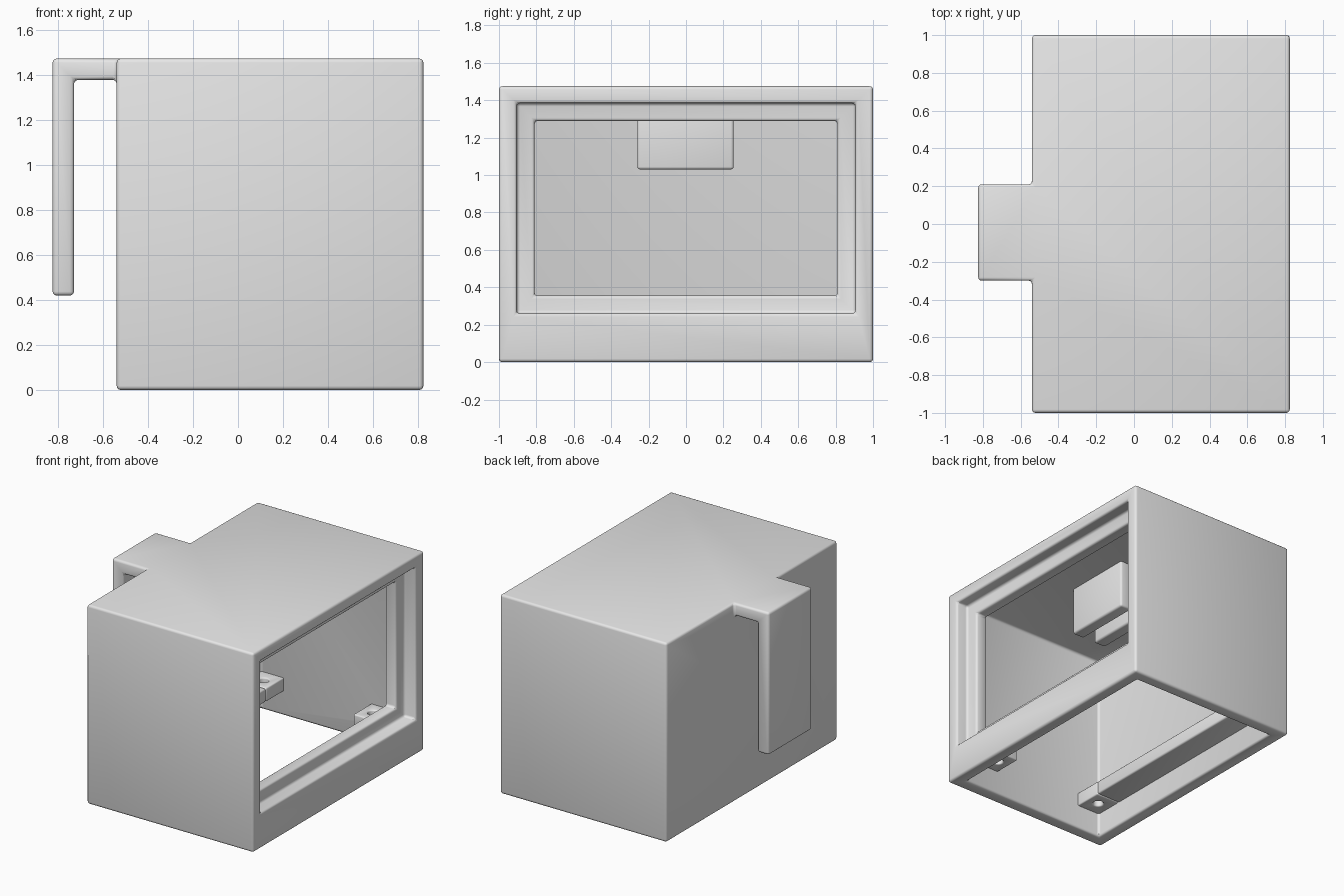
import bpy, bmesh

cube = bpy.data.objects.get("Cube")
if cube:
    bpy.data.objects.remove(cube, do_unlink=True)

grey = bpy.data.materials.new("plain_grey")
grey.use_nodes = True
colour = (0.8, 0.8, 0.8, 1)
grey.diffuse_color = colour
grey.node_tree.nodes["Principled BSDF"].inputs["Base Color"].default_value = colour

WALL = 0.095
LEFT, RIGHT, TOP = -0.54, 0.825, 1.475
IN_L, IN_R, IN_T = LEFT + WALL, RIGHT - WALL, TOP - WALL
LIP = IN_R - WALL          # inner face of the window lip
IN_Y = 1 - WALL
TAB_Z = (0.18, 0.28)


def extrude(name, profile, y0, y1):
    """Extrude a closed x-z profile along y."""
    bm = bmesh.new()
    face = bm.faces.new([bm.verts.new((x, y0, z)) for x, z in profile])
    new = bmesh.ops.extrude_face_region(bm, geom=[face])["geom"]
    verts = [v for v in new if isinstance(v, bmesh.types.BMVert)]
    bmesh.ops.translate(bm, vec=(0, y1 - y0, 0), verts=verts)
    bmesh.ops.recalc_face_normals(bm, faces=bm.faces)
    mesh = bpy.data.meshes.new(name)
    bm.to_mesh(mesh)
    bm.free()
    mesh.materials.append(grey)
    ob = bpy.data.objects.new(name, mesh)
    bpy.context.collection.objects.link(ob)
    return ob


def box(name, xs, ys, zs):
    (a, b), (c, d) = xs, zs
    return extrude(name, [(a, c), (b, c), (b, d), (a, d)], *ys)


def apply(ob, mod):
    bpy.ops.object.select_all(action='DESELECT')
    bpy.context.view_layer.objects.active = ob
    ob.select_set(True)
    bpy.ops.object.modifier_apply(modifier=mod.name)


def combine(ob, other, operation):
    mod = ob.modifiers.new("combine", 'BOOLEAN')
    mod.operation, mod.solver, mod.object = operation, 'EXACT', other
    apply(ob, mod)
    bpy.data.objects.remove(other, do_unlink=True)


def finish(ob, width):
    """Clean flat faces, round the edges and shade smoothly."""
    bm = bmesh.new()
    bm.from_mesh(ob.data)
    bmesh.ops.remove_doubles(bm, verts=bm.verts, dist=0.0005)
    bmesh.ops.dissolve_limit(bm, angle_limit=0.02, verts=bm.verts, edges=bm.edges)
    bm.to_mesh(ob.data)
    bm.free()
    mod = ob.modifiers.new("rounded_edges", 'BEVEL')
    mod.width, mod.segments = width, 3
    mod.limit_method, mod.angle_limit = 'ANGLE', 0.6
    mod.use_clamp_overlap = False
    apply(ob, mod)
    bpy.ops.object.shade_smooth_by_angle(angle=0.6)


# Housing with a clip hanging off its left end
housing = box("housing", (LEFT, RIGHT), (-1, 1), (0, TOP))
clip_x = -0.825
clip = extrude("clip", [(clip_x, 0.42), (clip_x + WALL, 0.42), (clip_x + WALL, IN_T),
                        (-0.5, IN_T), (-0.5, TOP), (clip_x, TOP)], -0.3, 0.21)
combine(housing, clip, 'UNION')

# Cavity open at the bottom, leaving a lip behind the window
cavity = extrude("cavity", [(IN_L, -0.1), (IN_R, -0.1), (IN_R, TAB_Z[0]), (LIP, TAB_Z[0]),
                            (LIP, IN_T), (IN_L, IN_T)], -IN_Y, IN_Y)
combine(housing, cavity, 'DIFFERENCE')

# Stepped window opening
combine(housing, box("recess", (IN_R, 1), (-IN_Y, IN_Y), (0.26, 1.385)), 'DIFFERENCE')
combine(housing, box("opening", (LIP - 0.1, 1), (-0.81, 0.81), (0.355, 1.29)), 'DIFFERENCE')
finish(housing, 0.018)

# Pair of holder plates under the ceiling
for name, x in (("front_holder_plate", 0.235), ("rear_holder_plate", 0.045)):
    plate = box(name, (x, x + WALL), (-0.26, 0.255), (1.03, IN_T + 0.04))
    finish(plate, 0.015)

# Ledge along the inside of the left wall
ledge = box("inner_ledge", (IN_L - 0.04, -0.26), (-0.7, 0.7), TAB_Z)
finish(ledge, 0.012)

# Four screw tabs in the lower corners
for side, sy in (("front", -1), ("back", 1)):
    for end, x0, x1 in (("left", IN_L - 0.04, -0.26), ("right", 0.455, LIP + 0.04)):
        ys = sorted((sy * 0.7, sy * (IN_Y + 0.04)))
        tab = box(f"{side}_{end}_screw_tab", (x0, x1), ys, TAB_Z)
        hx = -0.35 if end == "left" else 0.545
        bpy.ops.mesh.primitive_cylinder_add(vertices=24, radius=0.035, depth=0.5,
                                            location=(hx, sy * 0.8, 0.23))
        combine(tab, bpy.context.object, 'DIFFERENCE')
        finish(tab, 0.01)
